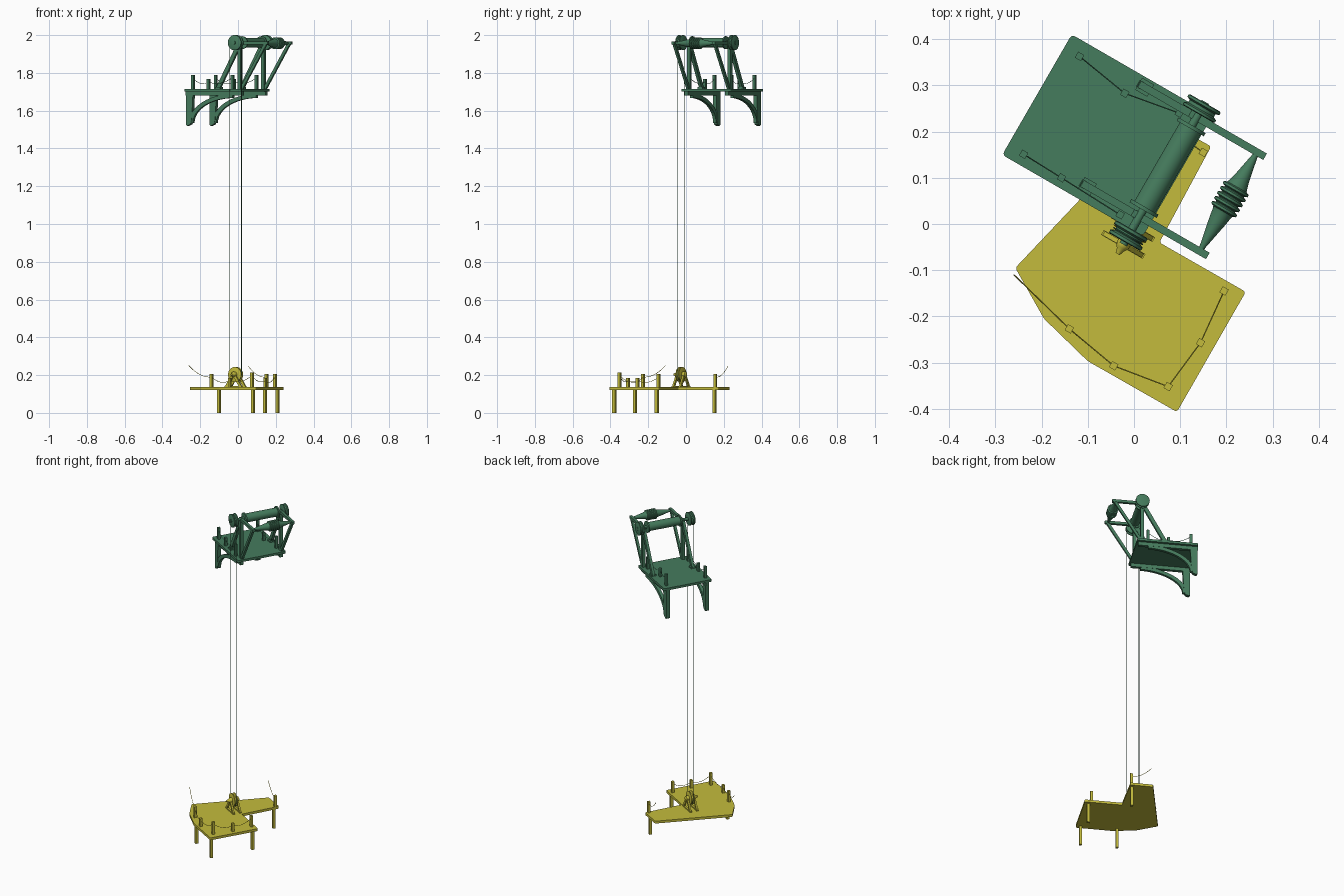
import bpy, bmesh
from math import cos, sin, pi, radians
from mathutils import Matrix, Vector

if "Cube" in bpy.data.objects:
    bpy.data.objects.remove(bpy.data.objects["Cube"])

ROT = Matrix.Rotation(radians(-30), 4, 'Z')   # everything is built square, then turned
INV = ROT.inverted()


def material(name, rgb):
    m = bpy.data.materials.new(name)
    m.diffuse_color = (*rgb, 1)
    m.use_nodes = True
    m.node_tree.nodes["Principled BSDF"].inputs["Base Color"].default_value = m.diffuse_color
    return m


GREEN = material("green_paint", (0.06, 0.2, 0.11))
YELLOW = material("yellow_paint", (0.55, 0.5, 0.045))


def local(x, y):
    p = INV @ Vector((x, y, 0))
    return p.x, p.y


def finish(bm, name, mat, smooth=False):
    bmesh.ops.recalc_face_normals(bm, faces=bm.faces)
    bm.transform(ROT)
    me = bpy.data.meshes.new(name)
    bm.to_mesh(me)
    bm.free()
    me.materials.append(mat)
    ob = bpy.data.objects.new(name, me)
    bpy.context.collection.objects.link(ob)
    if smooth:
        bpy.ops.object.select_all(action='DESELECT')
        ob.select_set(True)
        bpy.context.view_layer.objects.active = ob
        bpy.ops.object.shade_smooth_by_angle(angle=radians(35))
    return ob


def prism(name, pts, offset, mat, corner=0):
    """Extrude a polygon of 3D points along offset."""
    bm = bmesh.new()
    f = bm.faces.new([bm.verts.new(p) for p in pts])
    res = bmesh.ops.extrude_face_region(bm, geom=[f], use_keep_orig=True)
    bmesh.ops.translate(bm, vec=offset, verts=[v for v in res['geom'] if isinstance(v, bmesh.types.BMVert)])
    if corner:
        edges = [e for e in bm.edges if abs(e.verts[0].co.z - e.verts[1].co.z) > 1e-4]
        bmesh.ops.bevel(bm, geom=edges, offset=corner, segments=3, profile=0.5, affect='EDGES')
    return finish(bm, name, mat)


def side_profile(name, uz, v, width, mat):
    return prism(name, [(u, v - width / 2, z) for u, z in uz], (0, width, 0), mat)


def bar(name, a, b, v, thick, width, mat):
    """Straight timber between two (u, z) points."""
    a, b = Vector(a), Vector(b)
    d = (b - a).normalized()
    n = Vector((-d.y, d.x)) * thick / 2
    return side_profile(name, [a - n, b - n, b + n, a + n], v, width, mat)


def box(name, u, v, z0, z1, w, mat):
    h = w / 2
    return prism(name, [(u - h, v - h, z0), (u + h, v - h, z0), (u + h, v + h, z0), (u - h, v + h, z0)],
                 (0, 0, z1 - z0), mat)


def lathe(name, profile, u, z, mat, n=32):
    """Turn (v, radius) pairs around an axle running along v."""
    bm = bmesh.new()
    rings = [[bm.verts.new((u + r * cos(2 * pi * i / n), v, z + r * sin(2 * pi * i / n))) for i in range(n)]
             for v, r in profile]
    for a, b in zip(rings, rings[1:]):
        for i in range(n):
            bm.faces.new((a[i], a[(i + 1) % n], b[(i + 1) % n], b[i]))
    bm.faces.new(rings[0])
    bm.faces.new(rings[-1])
    return finish(bm, name, mat, True)


def rope(name, pts, mat, r=0.0013, closed=False):
    cu = bpy.data.curves.new(name, 'CURVE')
    cu.dimensions = '3D'
    cu.bevel_depth = r
    cu.bevel_resolution = 1
    s = cu.splines.new('POLY')
    s.points.add(len(pts) - 1)
    for p, q in zip(s.points, pts):
        p.co = (*q, 1)
    s.use_cyclic_u = closed
    cu.materials.append(mat)
    bpy.context.collection.objects.link(bpy.data.objects.new(name, cu))


def sagging(name, stops, sag, mat):
    pts = []
    for a, b in zip(stops, stops[1:]):
        for i in range(9):
            t = i / 8
            p = Vector(a).lerp(Vector(b), t)
            p.z -= sag * 4 * t * (1 - t)
            pts.append(p)
    rope(name, pts, mat)


def wheel(name, v0, v1, z, mat, r=0.04):
    w = v1 - v0
    prof = [(0, r - .004), (.06, r), (.25, r), (.38, r - .008), (.62, r - .008), (.75, r), (.94, r), (1, r - .004)]
    lathe(name, [(v0 + t * w, q) for t, q in prof], 0.002, z, mat)


# --- upper platform ---
AX = 1.96
prism("upper_deck", [(-.322, -.013, 1.702), (.03, -.013, 1.702), (.03, .288, 1.702), (-.322, .288, 1.702)],
      (0, 0, .014), GREEN, 0.008)

for side, v in (("near", 0.014), ("far", 0.262)):
    # wall bracket: beam, tapered leg and arched brace
    side_profile(f"{side}_bracket_beam", [(-.322, 1.68), (.022, 1.68), (.022, 1.702), (-.322, 1.702)], v, .02, GREEN)
    side_profile(f"{side}_bracket_leg",
                 [(-.32, 1.525), (-.312, 1.52), (-.293, 1.527), (-.285, 1.55), (-.278, 1.68), (-.32, 1.68)],
                 v, .022, GREEN)
    arcs = [[(-.035 - ru * cos(t), 1.535 + rz * sin(t)) for t in [pi / 2 * i / 12 for i in range(13)]]
            for ru, rz in ((.268, .153), (.244, .132))]
    side_profile(f"{side}_bracket_brace", arcs[0] + arcs[1][::-1], v, .018, GREEN)
    # winch frame
    p = v + .006
    bar(f"{side}_upright", (0, 1.716), (0, AX), p, .02, .018, GREEN)
    bar(f"{side}_back_strut", (-.135, 1.712), (-.004, AX - .01), p, .022, .016, GREEN)
    bar(f"{side}_front_strut", (.008, 1.712), (.158, AX - .006), p, .016, .014, GREEN)
    bar(f"{side}_arm", (-.015, AX - .003), (.173, AX - .003), p, .016, .016, GREEN)
    box(f"{side}_strut_foot", -.128, p, 1.716, 1.724, .03, GREEN)

# --- winch drum, axle and pulleys ---
lathe("winch_axle", [(-.05, .009), (.306, .009)], .002, AX, GREEN, 16)
lathe("winch_drum", [(.036, .034), (.044, .034), (.044, .026), (.24, .026), (.24, .034), (.248, .034)],
      .002, AX, GREEN)
wheel("near_pulley", -.044, -.012, AX, GREEN)
wheel("far_pulley", .276, .304, AX, GREEN)

# --- spindle with coil ---
coil = []
for k in range(5):
    c = .12 + k * .0125
    coil += [(c, .024), (c + .003, .031), (c + .008, .031), (c + .011, .024)]
lathe("spindle", [(.024, .006), (.035, .007), (.1, .02), (.115, .022)] + coil
      + [(.186, .022), (.2, .018), (.255, .007), (.267, .006)], .153, AX - .003, GREEN)

# --- lower platform ---
outline = [(-.257, -.095), (-.195, -.205), (-.1, -.297), (.093, -.407), (.242, -.147),
           (.055, -.04), (.167, .168), (.052, .232)]
prism("lower_deck", [(*local(x, y), .121) for x, y in outline], (0, 0, .015), YELLOW, 0.006)
for i, (x, y) in enumerate([(-.1, -.27), (.08, -.38), (.21, -.155), (.143, .15)]):
    box(f"deck_leg_{i + 1}", *local(x, y), 0, .122, .016, YELLOW)

# --- lower pulley and stand ---
PZ = .203
wheel("lower_pulley", -.041, -.017, PZ, YELLOW)
lathe("lower_axle", [(-.074, .005), (-.064, .008), (-.058, .012), (-.052, .015), (0, .015), (.004, .008)],
      .002, PZ, YELLOW, 16)
for side, v in (("front", -.05), ("back", -.008)):
    for s in (-1, 1):
        bar(f"{side}_stand_leg_{'left' if s < 0 else 'right'}", (.002 + s * .046, .134), (.002, PZ + .005),
            v, .014, .01, YELLOW)
    bar(f"{side}_stand_foot", (-.05, .139), (.054, .139), v, .008, .012, YELLOW)

# --- drive rope round both pulleys ---
loop = [(.002 + .036 * cos(pi * i / 12), AX + .036 * sin(pi * i / 12)) for i in range(13)]
loop += [(.002 - .036 * cos(pi * i / 12), PZ - .036 * sin(pi * i / 12)) for i in range(13)]
rope("drive_rope", [ROT @ Vector((u, -.029, z)) for u, z in loop], GREEN, .0016, True)


# --- railing posts and slack ropes ---
def railing(name, posts, z0, mat, lead=(), tail=()):
    for i, (x, y, top) in enumerate(posts):
        box(f"{name}_post_{i + 1}", *local(x, y), z0, top, .015, mat)
    sagging(f"{name}_rope", list(lead) + [(x, y, top - .015) for x, y, top in posts] + list(tail), .018, mat)


railing("upper_far_rail", [(-.118, .363, 1.788), (-.02, .283, 1.767), (.098, .24, 1.79)], 1.714, GREEN)
railing("upper_near_rail", [(-.239, .151, 1.788), (-.157, .1, 1.767), (-.03, .02, 1.79)], 1.714, GREEN)
railing("lower_rail", [(-.14, -.227, .205), (-.044, -.307, .186), (.074, -.352, .213),
                       (.144, -.257, .186), (.195, -.145, .205)], .134, YELLOW, lead=[(-.26, -.11, .25)])
railing("lower_back_rail", [(.15, .155, .205)], .134, YELLOW, tail=[(.055, .222, .247)])
